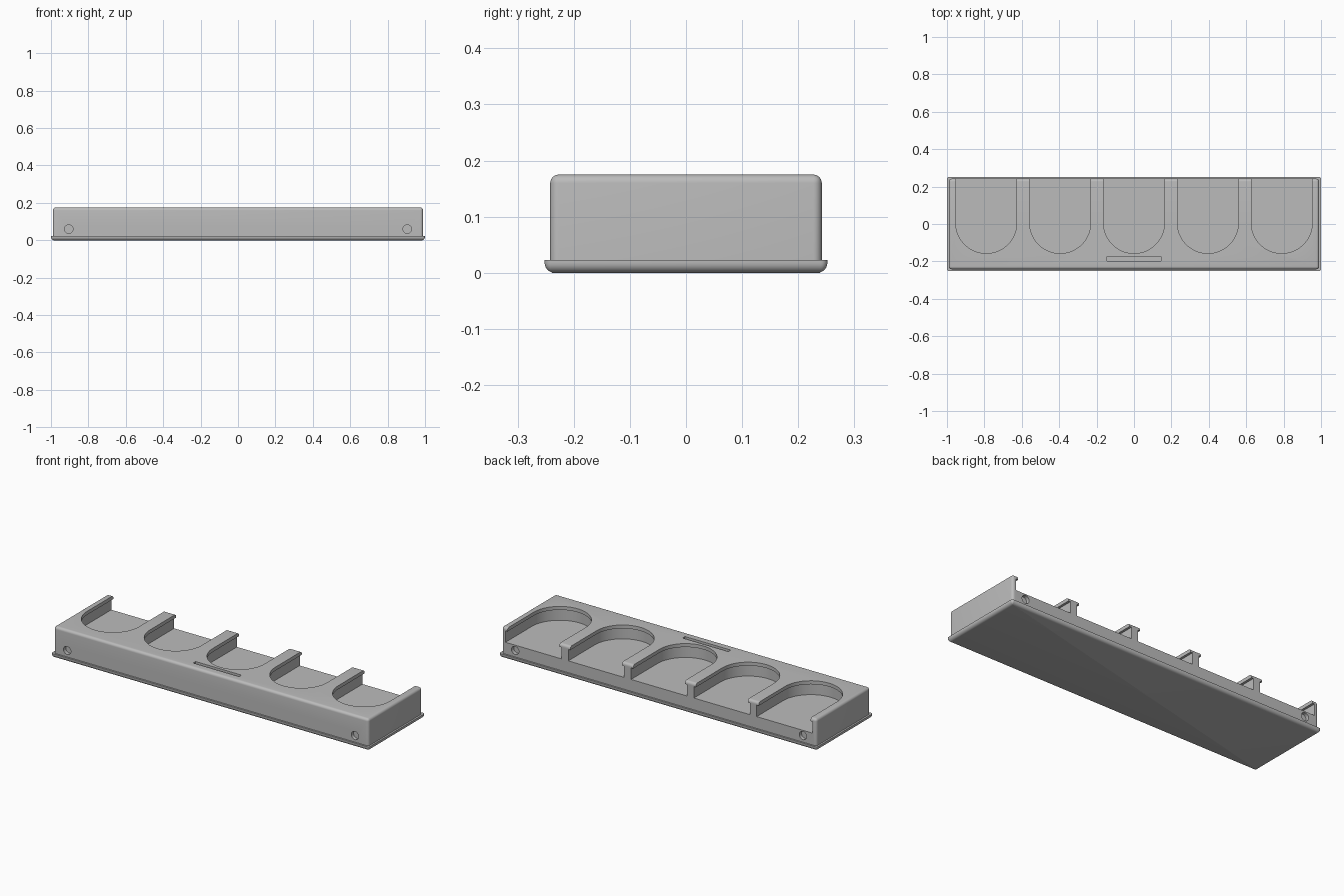
import bpy, bmesh, math
from mathutils import Matrix

if "Cube" in bpy.data.objects:
    bpy.data.objects.remove(bpy.data.objects["Cube"], do_unlink=True)

grey = bpy.data.materials.new("plain grey")
grey.use_nodes = True
colour = (0.5, 0.5, 0.5, 1)
grey.diffuse_color = colour
grey.node_tree.nodes["Principled BSDF"].inputs["Base Color"].default_value = colour

TOP, FLOOR, LIP = 0.175, 0.09, 0.155
PITCH, RADIUS, UNDERCUT = 0.395, 0.163, 0.013


def finish(bm, name):
    bmesh.ops.recalc_face_normals(bm, faces=bm.faces)
    mesh = bpy.data.meshes.new(name)
    bm.to_mesh(mesh)
    bm.free()
    mesh.materials.append(grey)
    obj = bpy.data.objects.new(name, mesh)
    bpy.context.collection.objects.link(obj)
    return obj


def add_box(bm, x, y, z0, z1, centre_y=0):
    size = Matrix.Diagonal((2 * x, 2 * y, z1 - z0, 1))
    place = Matrix.Translation((0, centre_y, (z0 + z1) / 2))
    bmesh.ops.create_cube(bm, size=1, matrix=place @ size)


def bevel(bm, rule, width):
    edges = [e for e in bm.edges if rule(e)]
    bmesh.ops.bevel(bm, geom=edges, offset=width, segments=6, profile=0.5, affect='EDGES')


def upright(e):
    return abs(e.verts[0].co.z - e.verts[1].co.z) > 0.01


def pocket_cutter(name, radius, z0, z1):
    """Row of U-shaped prisms, open towards the back."""
    bm = bmesh.new()
    for i in range(-2, 3):
        x, steps = i * PITCH, 40
        outline = [(x + radius, 0.3), (x - radius, 0.3)]
        for k in range(steps + 1):
            a = math.pi * (1 + k / steps)
            outline.append((x + radius * math.cos(a), 0.006 + radius * math.sin(a)))
        face = bm.faces.new([bm.verts.new((px, py, z0)) for px, py in outline])
        new = bmesh.ops.extrude_face_region(bm, geom=[face])["geom"]
        bmesh.ops.translate(bm, vec=(0, 0, z1 - z0),
                            verts=[v for v in new if isinstance(v, bmesh.types.BMVert)])
    return finish(bm, name)


def smooth(obj):
    bpy.ops.object.select_all(action='DESELECT')
    obj.select_set(True)
    bpy.context.view_layer.objects.active = obj
    bpy.ops.object.shade_smooth_by_angle(angle=math.radians(35))


# Base plate with a rounded lower edge
bm = bmesh.new()
add_box(bm, 1.0, 0.252, 0, 0.023)
bevel(bm, upright, 0.012)
bevel(bm, lambda e: max(v.co.z for v in e.verts) < 0.001 and len(e.link_faces) == 2, 0.018)
base = finish(bm, "base_plate")
smooth(base)

# Tray body with rounded top and corners
bm = bmesh.new()
add_box(bm, 0.99, 0.242, 0.01, TOP)
bevel(bm, lambda e: upright(e) or min(v.co.z for v in e.verts) > TOP - 0.001, 0.015)
body = finish(bm, "tray_body")

# Pockets, wider beneath a thin overhanging lip
cutters = [pocket_cutter("pocket_cutter", RADIUS + UNDERCUT, FLOOR, LIP),
           pocket_cutter("lip_cutter", RADIUS, LIP - 0.02, TOP + 0.05)]

# Narrow slit in the top
bm = bmesh.new()
add_box(bm, 0.144, 0.011, 0.1, TOP + 0.05, -0.186)
cutters.append(finish(bm, "slit_cutter"))

# Round shallow sockets on front and back
bm = bmesh.new()
for sx in (-1, 1):
    for sy in (-1, 1):
        turn = Matrix.Rotation(math.pi / 2, 4, 'X')
        bmesh.ops.create_cone(bm, cap_ends=True, segments=32, radius1=0.023, radius2=0.023,
                              depth=0.04, matrix=Matrix.Translation((sx * 0.905, sy * 0.242, 0.06)) @ turn)
cutters.append(finish(bm, "socket_cutter"))

bpy.context.view_layer.objects.active = body
for cutter in cutters:
    mod = body.modifiers.new(cutter.name, 'BOOLEAN')
    mod.operation, mod.solver, mod.object = 'DIFFERENCE', 'EXACT', cutter
    bpy.ops.object.modifier_apply(modifier=mod.name)
    bpy.data.objects.remove(cutter, do_unlink=True)
smooth(body)
